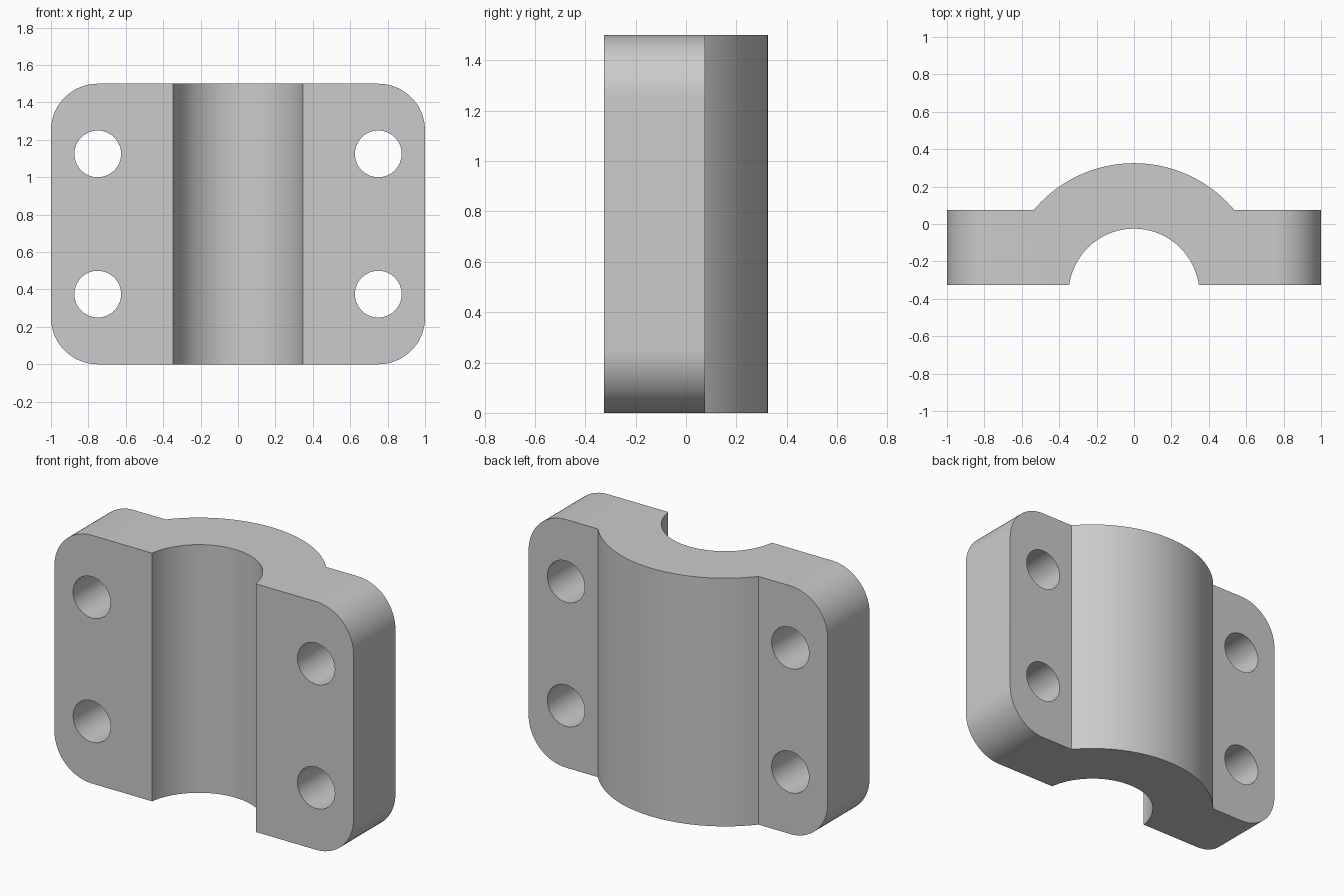
import bpy
import bmesh
from math import sin, cos, pi, asin
from mathutils import Vector

cube = bpy.data.objects.get("Cube")
if cube:
    bpy.data.objects.remove(cube, do_unlink=True)

# Main dimensions
HEIGHT = 1.5
FRONT, BACK = -0.325, 0.075
AXIS_Y = -0.375
BORE, SADDLE = 0.35, 0.7
CORNER = 0.25
HOLE = 0.125

grey = bpy.data.materials.new("cast grey")
grey.use_nodes = True
colour = (0.6, 0.6, 0.6, 1)
grey.diffuse_color = colour
grey.node_tree.nodes["Principled BSDF"].inputs["Base Color"].default_value = colour


def arc(cx, cy, r, start, end, steps):
    angles = [start + (end - start) * i / steps for i in range(steps + 1)]
    return [(cx + r * cos(a), cy + r * sin(a)) for a in angles]


def extrude(name, points, direction):
    """Closed prism from a 3D outline."""
    bm = bmesh.new()
    face = bm.faces.new([bm.verts.new(p) for p in points])
    moved = bmesh.ops.extrude_face_region(bm, geom=[face])["geom"]
    verts = [v for v in moved if isinstance(v, bmesh.types.BMVert)]
    bmesh.ops.translate(bm, verts=verts, vec=Vector(direction))
    bmesh.ops.recalc_face_normals(bm, faces=bm.faces)
    mesh = bpy.data.meshes.new(name)
    bm.to_mesh(mesh)
    bm.free()
    obj = bpy.data.objects.new(name, mesh)
    mesh.materials.append(grey)
    bpy.context.collection.objects.link(obj)
    return obj


def boolean(obj, cutter, operation):
    bpy.context.view_layer.objects.active = obj
    mod = obj.modifiers.new(operation.title(), 'BOOLEAN')
    mod.operation = operation
    mod.solver = 'EXACT'
    mod.object = cutter
    bpy.ops.object.modifier_apply(modifier=mod.name)
    bpy.data.objects.remove(cutter, do_unlink=True)


# Cross-section: two flanges, curved back, half-round channel in front
saddle_start = asin((BACK - AXIS_Y) / SADDLE)
bore_start = asin((FRONT - AXIS_Y) / BORE)
section = [(-1.1, BACK), (-1.1, FRONT)]
section += arc(0, AXIS_Y, BORE, pi - bore_start, bore_start, 64)
section += [(1.1, FRONT), (1.1, BACK)]
section += arc(0, AXIS_Y, SADDLE, saddle_start, pi - saddle_start, 64)
clamp = extrude("clamp_half", [(x, y, -0.1) for x, y in section], (0, 0, HEIGHT + 0.2))

# Trim to the rounded front outline
outline = []
corners = [(1, 1), (-1, 1), (-1, -1), (1, -1)]
for i, (sx, sz) in enumerate(corners):
    outline += arc(sx * (1 - CORNER), HEIGHT / 2 + sz * (HEIGHT / 2 - CORNER),
                   CORNER, i * pi / 2, (i + 1) * pi / 2, 20)
trim = extrude("outline_trim", [(x, -0.6, z) for x, z in outline], (0, 1.2, 0))
boolean(clamp, trim, 'INTERSECT')

# Four bolt holes
for x in (-0.75, 0.75):
    for z in (HEIGHT / 4, HEIGHT * 3 / 4):
        circle = arc(x, z, HOLE, 0, 2 * pi, 48)[:-1]
        hole = extrude("bolt_hole", [(a, -0.6, b) for a, b in circle], (0, 1.2, 0))
        boolean(clamp, hole, 'DIFFERENCE')

# Smooth curves, sharp rims
bpy.ops.object.select_all(action='DESELECT')
clamp.select_set(True)
bpy.context.view_layer.objects.active = clamp
bpy.ops.object.shade_smooth_by_angle(angle=pi / 6)
